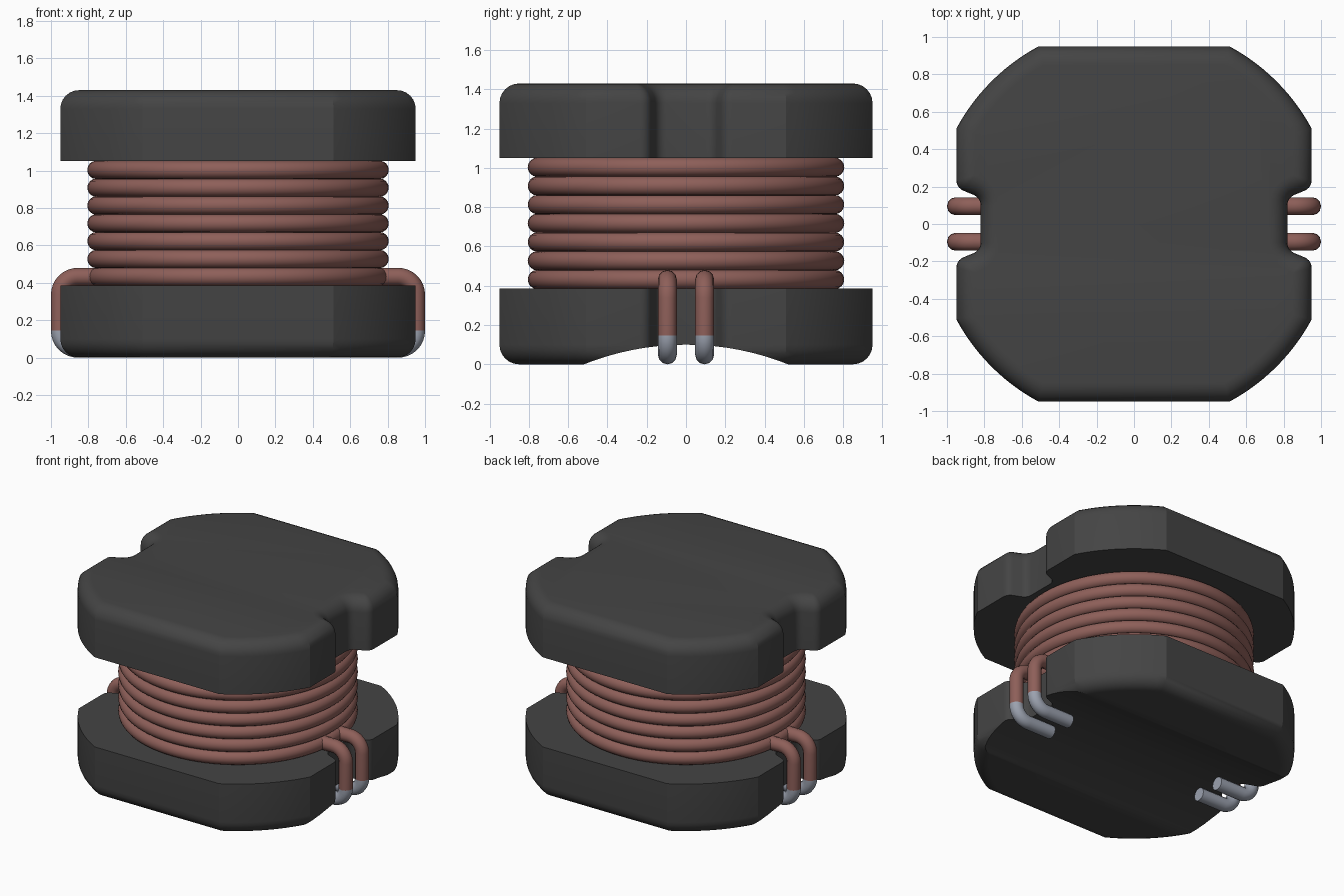
import bpy, bmesh, math
from math import sin, cos, radians, pi

if "Cube" in bpy.data.objects:
    bpy.data.objects.remove(bpy.data.objects["Cube"], do_unlink=True)


def material(name, rgb):
    m = bpy.data.materials.new(name)
    m.use_nodes = True
    m.diffuse_color = (*rgb, 1)
    bsdf = m.node_tree.nodes["Principled BSDF"]
    bsdf.inputs["Base Color"].default_value = (*rgb, 1)
    bsdf.inputs["Roughness"].default_value = 0.6
    return m


FERRITE = material("dark ferrite", (0.058, 0.058, 0.058))
COPPER = material("enamelled copper", (0.27, 0.115, 0.10))
TIN = material("tinned solder", (0.33, 0.36, 0.43))


def smooth(ob, angle=25):
    bpy.ops.object.select_all(action='DESELECT')
    ob.select_set(True)
    bpy.context.view_layer.objects.active = ob
    bpy.ops.object.shade_smooth_by_angle(angle=radians(angle))


def outline(inset):
    """Square with arc-cut corners and a notch on each x side, moved inwards."""
    w, tilt = 0.95 - inset, radians(68)
    pts = []
    # inner notch corner
    for i in range(6):
        u = tilt * i / 5
        r = 0.06 + inset
        pts.append((0.88 - r * cos(u), 0.10 + r * sin(u)))
    # outer notch corner, which sharpens to a point where it is inset
    for i in range(6):
        u = tilt * (1 - i / 5)
        pts.append((w, 0.261) if inset else (0.89 + 0.06 * cos(u), 0.234 - 0.06 * sin(u)))
    # curved body corner
    r = math.hypot(0.95, 0.51) - inset
    a = math.acos(w / r)
    for i in range(13):
        t = a + (pi / 2 - 2 * a) * i / 12
        pts.append((r * cos(t), r * sin(t)))
    half = pts + [(-x, y) for x, y in reversed(pts)]
    return half + [(-x, -y) for x, y in half]


def flange(name, z_flat, z_round, radius=0.1, steps=6):
    """Notched plate with one sharp rim and one rounded rim."""
    outer, inner = outline(0), outline(radius)
    d = 1 if z_round > z_flat else -1
    levels = [(0, z_flat)]
    for k in range(steps + 1):
        t = pi / 2 * k / steps
        levels.append((1 - cos(t), z_round - d * radius * (1 - sin(t))))
    bm = bmesh.new()
    rings = [[bm.verts.new((p[0] + (q[0] - p[0]) * f, p[1] + (q[1] - p[1]) * f, z))
              for p, q in zip(outer, inner)] for f, z in levels]
    n = len(outer)
    for a, b in zip(rings, rings[1:]):
        for i in range(n):
            j = (i + 1) % n
            bm.faces.new((a[i], a[j], b[j], b[i]))
    bm.faces.new(rings[0])
    bm.faces.new(rings[-1])
    bmesh.ops.remove_doubles(bm, verts=bm.verts, dist=1e-5)
    bmesh.ops.recalc_face_normals(bm, faces=bm.faces)
    me = bpy.data.meshes.new(name)
    bm.to_mesh(me)
    bm.free()
    me.materials.append(FERRITE)
    ob = bpy.data.objects.new(name, me)
    bpy.context.collection.objects.link(ob)
    return ob


# Top and bottom flanges
smooth(flange("upper_flange", 1.05, 1.43))
base = flange("lower_flange", 0.385, 0.0)

# Shallow arched channel along the underside
bpy.ops.mesh.primitive_cylinder_add(vertices=128, radius=1.402, depth=3,
                                    location=(0, 0, -1.302), rotation=(0, pi / 2, 0))
cutter = bpy.context.object
cutter.name = "channel_cutter"
cutter.hide_render = True
cutter.data.materials.append(FERRITE)
mod = base.modifiers.new("channel", 'BOOLEAN')
mod.object, mod.operation, mod.solver = cutter, 'DIFFERENCE', 'EXACT'
bpy.context.view_layer.objects.active = base
bpy.ops.object.modifier_apply(modifier=mod.name)
bpy.data.objects.remove(cutter, do_unlink=True)
smooth(base)

# Core between the flanges
bpy.ops.mesh.primitive_cylinder_add(vertices=64, radius=0.74, depth=0.71, location=(0, 0, 0.715))
core = bpy.context.object
core.name = "core"
core.data.materials.append(FERRITE)
smooth(core)

# Stacked wire turns
for i in range(7):
    bpy.ops.mesh.primitive_torus_add(major_segments=96, minor_segments=16, major_radius=0.757,
                                     minor_radius=0.049, location=(0, 0, 0.432 + i * 0.0953))
    turn = bpy.context.object
    turn.name = f"winding_turn_{i + 1}"
    turn.data.materials.append(COPPER)
    smooth(turn, 60)


def wire(name, pts, mat):
    """Round wire along a path of points."""
    cu = bpy.data.curves.new(name, 'CURVE')
    cu.dimensions = '3D'
    cu.bevel_depth, cu.bevel_resolution, cu.use_fill_caps = 0.048, 4, True
    sp = cu.splines.new('POLY')
    sp.points.add(len(pts) - 1)
    for p, co in zip(sp.points, pts):
        p.co = (*co, 1)
    cu.materials.append(mat)
    ob = bpy.data.objects.new(name, cu)
    bpy.context.collection.objects.link(ob)
    bpy.ops.object.select_all(action='DESELECT')
    ob.select_set(True)
    bpy.context.view_layer.objects.active = ob
    bpy.ops.object.convert(target='MESH')
    smooth(bpy.context.object, 50)


# Four leads: copper above, tinned tail folded under the base
R = 0.095
arc = [pi / 2 * i / 8 for i in range(9)]
upper = [(0.74, 0.432)] + [(0.952 - R + R * sin(t), 0.432 - R + R * cos(t)) for t in arc] + [(0.952, 0.146)]
lower = [(0.952, 0.146)] + [(0.952 - R + R * cos(t), 0.048 + R - R * sin(t)) for t in arc] + [(0.65, 0.048)]
for side, s in (("left", 1), ("right", -1)):
    for place, y in (("front", -0.095), ("back", 0.095)):
        wire(f"{side}_{place}_lead", [(s * x, y, z) for x, z in upper], COPPER)
        wire(f"{side}_{place}_tinned_tail", [(s * x, y, z) for x, z in lower], TIN)
